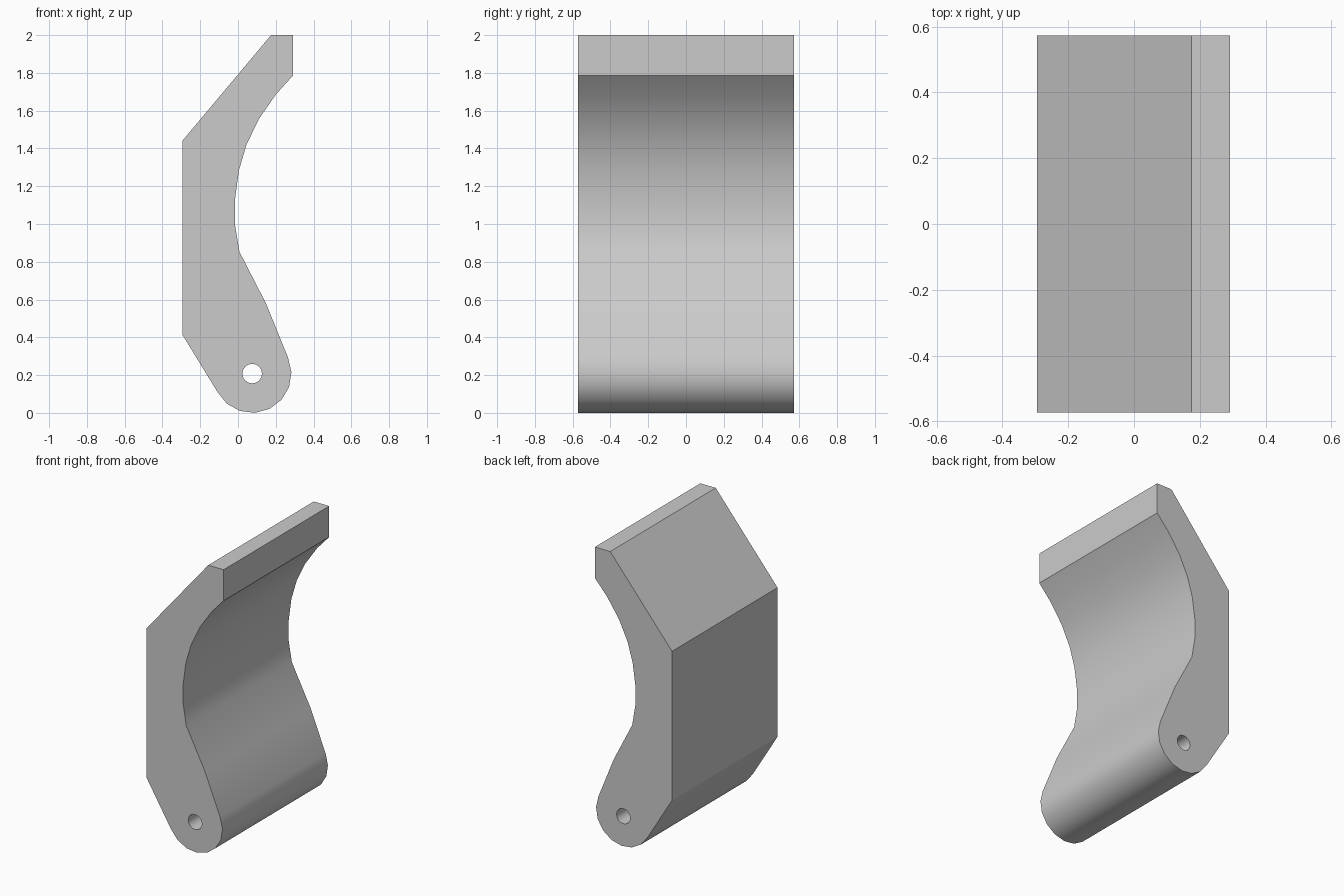
import bpy, bmesh
from math import radians, cos, sin
from mathutils import Matrix

cube = bpy.data.objects.get("Cube")
if cube:
    bpy.data.objects.remove(cube, do_unlink=True)

HALF_DEPTH = 0.573
PIVOT = (0.075, 0.208)
LUG_RADIUS = 0.208
HOLE_RADIUS = 0.052


def circle_points(radius, start, end, steps):
    """Points around the pivot, from start to end in degrees."""
    angles = [radians(start + (end - start) * i / steps) for i in range(steps + 1)]
    return [(PIVOT[0] + radius * cos(a), PIVOT[1] + radius * sin(a)) for a in angles]


def extrude_profile(name, points, half_depth):
    """Closed x-z outline extruded along y."""
    bm = bmesh.new()
    face = bm.faces.new([bm.verts.new((x, -half_depth, z)) for x, z in points])
    extruded = bmesh.ops.extrude_face_region(bm, geom=[face], use_keep_orig=True)
    moved = [v for v in extruded["geom"] if isinstance(v, bmesh.types.BMVert)]
    bmesh.ops.transform(bm, matrix=Matrix.Translation((0, 2 * half_depth, 0)), verts=moved)
    bmesh.ops.recalc_face_normals(bm, faces=bm.faces)
    mesh = bpy.data.meshes.new(name)
    bm.to_mesh(mesh)
    bm.free()
    obj = bpy.data.objects.new(name, mesh)
    bpy.context.collection.objects.link(obj)
    return obj


# Single grey material
grey = bpy.data.materials.new("light grey")
grey.use_nodes = True
grey.diffuse_color = (0.6, 0.6, 0.6, 1)
grey.node_tree.nodes["Principled BSDF"].inputs["Base Color"].default_value = (0.6, 0.6, 0.6, 1)

# Faceted back and flat tip, then the hollow, then the rounded lug
back_and_tip = [(-0.295, 0.415), (-0.295, 1.44), (0.175, 2.0), (0.292, 2.0), (0.292, 1.787)]
hollow = [(0.2, 1.685), (0.11, 1.555), (0.045, 1.42), (0.005, 1.285),
          (-0.016, 1.13), (-0.016, 0.995), (0.008, 0.852), (0.148, 0.58)]
lug = circle_points(LUG_RADIUS, 24, -152, 8)
bracket = extrude_profile("curved_bracket", back_and_tip + hollow + lug, HALF_DEPTH)
bracket.data.materials.append(grey)

# Pin hole through the lug
cutter = extrude_profile("pin_hole_cutter", circle_points(HOLE_RADIUS, 0, 360, 16)[:-1], 0.7)
cutter.data.materials.append(grey)
cutter.hide_render = True
cut = bracket.modifiers.new("pin_hole", "BOOLEAN")
cut.operation = "DIFFERENCE"
cut.solver = "EXACT"
cut.object = cutter

bpy.ops.object.select_all(action="DESELECT")
bracket.select_set(True)
bpy.context.view_layer.objects.active = bracket
bpy.ops.object.modifier_apply(modifier=cut.name)
bpy.data.objects.remove(cutter, do_unlink=True)

# Smooth curves with crisp bends and rims
bpy.ops.object.shade_smooth_by_angle(angle=radians(27))
